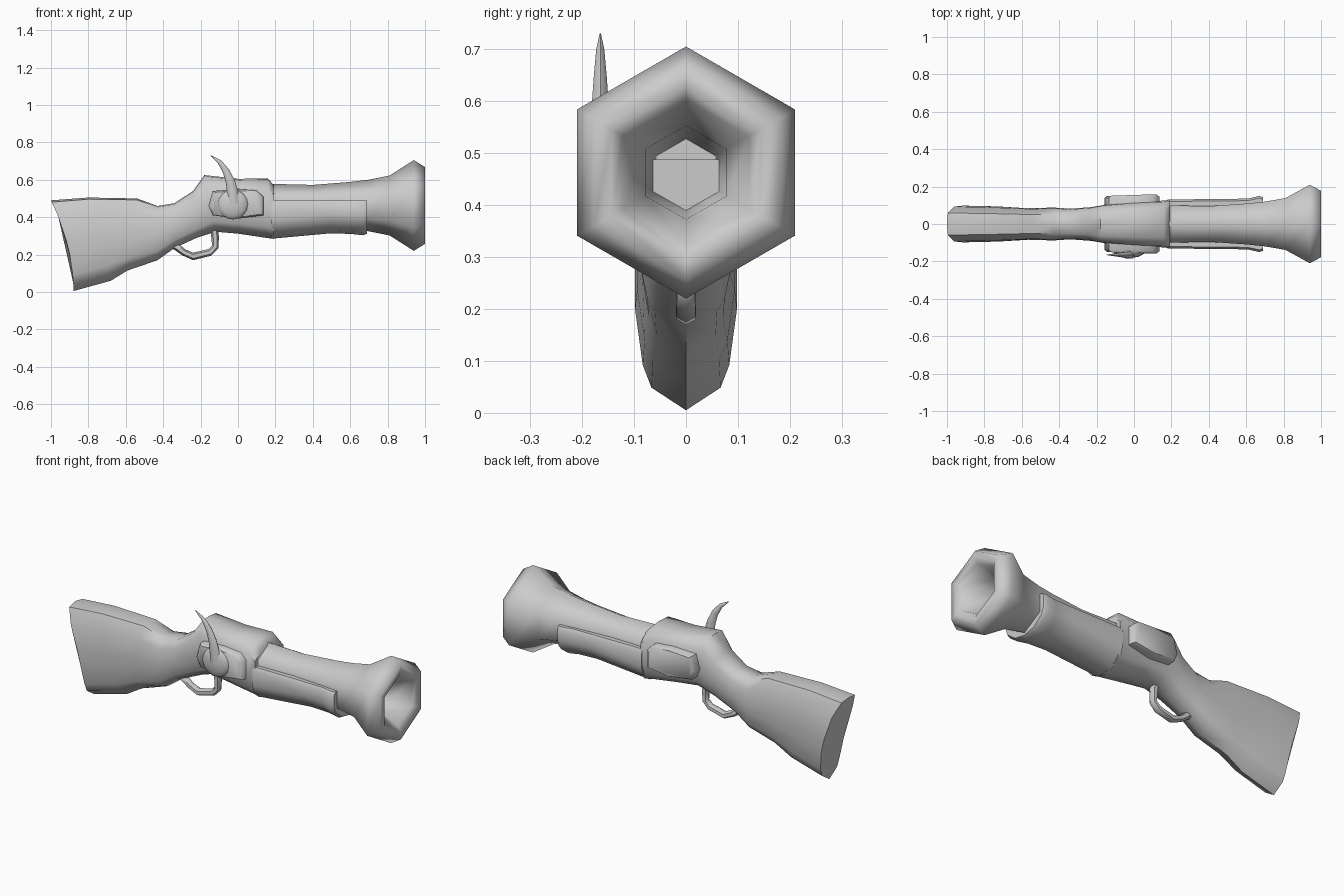
import bpy, math
from mathutils import Vector

if "Cube" in bpy.data.objects:
    bpy.data.objects.remove(bpy.data.objects["Cube"])


def loft(name, rings, angle=45):
    """Skin a list of equal-sized point rings, cap both ends, shade smooth."""
    n = len(rings[0])
    verts = [p for r in rings for p in r]
    faces = [(i * n + j, i * n + (j + 1) % n, (i + 1) * n + (j + 1) % n, (i + 1) * n + j)
             for i in range(len(rings) - 1) for j in range(n)]
    faces += [tuple(range(n))[::-1], tuple(range(len(verts) - n, len(verts)))]
    me = bpy.data.meshes.new(name)
    me.from_pydata(verts, [], faces)
    ob = bpy.data.objects.new(name, me)
    bpy.context.collection.objects.link(ob)
    bpy.ops.object.select_all(action='DESELECT')
    ob.select_set(True)
    bpy.context.view_layer.objects.active = ob
    bpy.ops.object.mode_set(mode='EDIT')
    bpy.ops.mesh.select_all(action='SELECT')
    bpy.ops.mesh.normals_make_consistent(inside=False)
    bpy.ops.object.mode_set(mode='OBJECT')
    bpy.ops.object.shade_smooth_by_angle(angle=math.radians(angle))
    return ob


def sweep(name, path, sides, depth, y=0.0):
    """Tube along an (x, z, radius) path in the side plane; depth scales its y thickness."""
    pts = [Vector((x, 0, z)) for x, z, r in path]
    rings = []
    for i, (x, z, r) in enumerate(path):
        t = (pts[min(i + 1, len(pts) - 1)] - pts[max(i - 1, 0)]).normalized()
        nrm = Vector((-t.z, 0, t.x))
        rings.append([pts[i] + nrm * r * math.cos(a) + Vector((0, y + r * depth * math.sin(a), 0))
                      for a in (2 * math.pi * k / sides for k in range(sides))])
    return loft(name, rings, 62)


# Stock and receiver: (top x, top z, bottom x, bottom z, half width)
half = [(0, 1), (.6, .98), (.95, .82), (1, .55), (1, .4), (.85, .18), (.68, .09), (0, 0)]
outline = half + [(-y, t) for y, t in half[-2:0:-1]]
stations = [(-1, .49, -.88, .005, .098), (-.8, .505, -.68, .06, .094),
            (-.54, .5, -.59, .115, .084), (-.43, .46, -.43, .17, .088),
            (-.34, .475, -.34, .235, .082), (-.24, .54, -.22, .29, .09),
            (-.18, .625, -.12, .322, .103), (0, .605, 0, .312, .118),
            (.16, .607, .16, .288, .125), (.192, .57, .192, .284, .13)]
rings = []
for k, (tx, tz, bx, bz, w) in enumerate(stations):
    bow = .03 if k == 0 else 0          # butt plate curves inward
    rings.append([(bx + (tx - bx) * t + bow * 4 * t * (1 - t), w * y, bz + (tz - bz) * t)
                  for y, t in outline])
loft("stock", rings, 50)

# Fore-stock cradle under the barrel: (x, half width, bottom z)
rings = []
for x, w, b in [(.18, .131, .285), (.5, .134, .314), (.61, .136, .31), (.67, .15, .303), (.69, .143, .312)]:
    side = [(0, b), (.5, b + .015), (.9, b + .06), (1, b + .1), (1, .47), (.92, .488), (0, .488)]
    prof = side + [(-y, z) for y, z in side[-2:0:-1]]
    rings.append([(x, w * y, z) for y, z in prof])
loft("fore_stock", rings, 50)

# Hexagonal flared barrel with bore: (x, radius)
bore = [(.1, .115), (.2, .115), (.4, .11), (.6, .126), (.7, .138), (.81, .16), (.94, .2425),
        (1, .205), (1, .165), (.98, .14), (.88, .09), (.6, .065)]
loft("barrel", [[(x, r * math.sin(k * math.pi / 3), .4625 + r * math.cos(k * math.pi / 3))
                 for k in range(6)] for x, r in bore], 62)

# Lock plates on both sides
plate = [(-.158, .46), (-.135, .54), (.0, .55), (.10, .543), (.135, .51),
         (.135, .41), (.0, .392), (-.135, .41)]
for name, s in (("lock_plate_front", -1), ("lock_plate_back", 1)):
    loft(name, [[(-.01 + (x + .01) * f, s * (y + .03 * x), .467 + (z - .467) * f) for x, z in plate]
                for y, f in ((.08, 1), (.142, 1), (.155, .9))], 50)

# Hammer: flattened round body and curved spur
bpy.ops.mesh.primitive_uv_sphere_add(segments=10, ring_count=8, location=(-.027, -.15, .468))
body = bpy.context.object
body.name = "hammer_body"
body.scale = (.084, .032, .08)
bpy.ops.object.shade_smooth()
sweep("hammer_spur", [(-.022, .47, .03), (-.03, .54, .03), (-.041, .59, .025), (-.063, .645, .019),
                      (-.098, .695, .012), (-.146, .729, .002)], 6, .75, y=-.165)

# Trigger guard
sweep("trigger_guard", [(-.127, .34, .021), (-.122, .29, .02), (-.122, .24, .018), (-.15, .212, .019),
                        (-.24, .19, .02), (-.29, .212, .018), (-.33, .243, .02), (-.38, .256, .014)], 6, 1.1)
